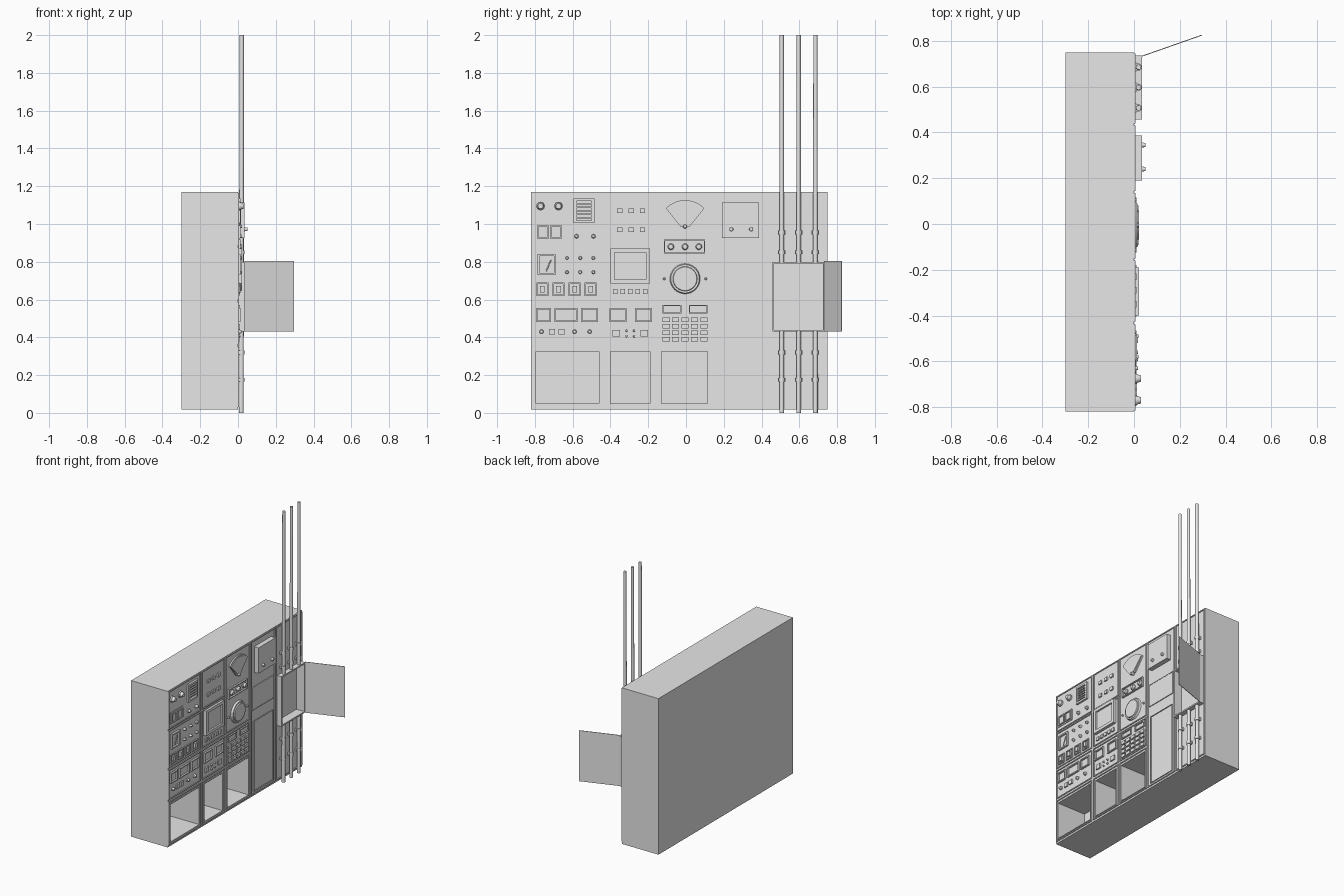
import bpy, bmesh, math
from mathutils import Matrix, Vector

if "Cube" in bpy.data.objects:
    bpy.data.objects.remove(bpy.data.objects["Cube"])

GREY = (0.8, 0.8, 0.8, 1.0)
mat = bpy.data.materials.new("plain grey")
mat.use_nodes = True
mat.diffuse_color = GREY
mat.node_tree.nodes["Principled BSDF"].inputs["Base Color"].default_value = GREY


def finish(name, bm):
    mesh = bpy.data.meshes.new(name)
    bmesh.ops.recalc_face_normals(bm, faces=bm.faces)
    bm.to_mesh(mesh)
    bm.free()
    obj = bpy.data.objects.new(name, mesh)
    bpy.context.collection.objects.link(obj)
    mesh.materials.append(mat)
    return obj


def add_box(bm, x, y, z):
    size = [b - a for a, b in (x, y, z)]
    mid = [(a + b) / 2 for a, b in (x, y, z)]
    bmesh.ops.create_cube(bm, size=1, matrix=Matrix.Translation(mid) @ Matrix.Diagonal((*size, 1)))


def box(name, x, y, z):
    bm = bmesh.new()
    add_box(bm, x, y, z)
    return finish(name, bm)


def frame(name, y, z, width, x):
    """Rectangular border made of four bars."""
    bm = bmesh.new()
    for a in ((y[0], y[0] + width), (y[1] - width, y[1])):
        add_box(bm, x, a, z)
    for a in ((z[0], z[0] + width), (z[1] - width, z[1])):
        add_box(bm, x, (y[0] + width, y[1] - width), a)
    return finish(name, bm)


def rod(name, start, end, r, r_end=None, sides=20):
    """Cylinder or cone between two points."""
    a, b = Vector(start), Vector(end)
    turn = (b - a).to_track_quat("Z", "Y").to_matrix().to_4x4()
    bm = bmesh.new()
    bmesh.ops.create_cone(bm, cap_ends=True, segments=sides, radius1=r, depth=(b - a).length,
                          radius2=r if r_end is None else r_end,
                          matrix=Matrix.Translation((a + b) / 2) @ turn)
    obj = finish(name, bm)
    for p in obj.data.polygons:
        p.use_smooth = len(p.vertices) == 4
    for e in obj.data.edges:
        e.use_edge_sharp = len({round(obj.data.vertices[v].co.dot((b - a).normalized()), 4)
                                for v in e.vertices}) == 1
    return obj


def knob(name, y, z, r, height):
    rod(name, (0, y, z), (height * 0.35, y, z), r)
    rod(name + "_cap", (height * 0.35, y, z), (height, y, z), r * 0.85, r * 0.6)


def prism(name, outline, x):
    """Extrude a (y, z) outline along x."""
    bm = bmesh.new()
    face = bm.faces.new([bm.verts.new((x[0], y, z)) for y, z in outline])
    new = bmesh.ops.extrude_face_region(bm, geom=[face])["geom"]
    bmesh.ops.translate(bm, vec=(x[1] - x[0], 0, 0),
                        verts=[v for v in new if isinstance(v, bmesh.types.BMVert)])
    return finish(name, bm)


# Cabinet with open bins and a recessed hatch
bins = [(-0.795, -0.46), (-0.40, -0.19), (-0.13, 0.115)]
hatch_y, hatch_z = (0.457, 0.735), (0.43, 0.80)
cabinet = box("cabinet", (-0.30, 0), (-0.82, 0.75), (0.017, 1.17))
bm = bmesh.new()
for span in bins:
    add_box(bm, (-0.23, 0.1), span, (0.05, 0.325))
add_box(bm, (-0.03, 0.1), (hatch_y[0] + 0.01, hatch_y[1] - 0.01), (hatch_z[0] + 0.01, hatch_z[1] - 0.01))
cutter = finish("opening_cutter", bm)
mod = cabinet.modifiers.new("openings", "BOOLEAN")
mod.operation, mod.solver, mod.object = "DIFFERENCE", "EXACT", cutter
bpy.context.view_layer.objects.active = cabinet
bpy.ops.object.modifier_apply(modifier=mod.name)
bpy.data.objects.remove(cutter)

# Raised trim round every panel
columns = [((-0.815, -0.44), (0.03, 0.35, 0.365, 0.585, 0.60, 0.875, 0.885, 1.165)),
           ((-0.425, -0.16), (0.03, 0.35, 0.365, 0.585, 0.60, 0.875, 0.885, 1.165)),
           ((-0.15, 0.135), (0.03, 0.35, 0.365, 0.585, 0.60, 1.165)),
           ((0.145, 0.43), (0.03, 1.165)),
           ((0.44, 0.745), (0.03, 1.165))]
for span, levels in columns:
    for low, high in zip(levels[::2], levels[1::2]):
        frame("panel_trim", span, (low, high), 0.007, (0, 0.006))
for span in bins:
    frame("bin_lip", (span[0] - 0.005, span[1] + 0.005), (0.045, 0.33), 0.005, (0, 0.005))

# Upper left panel: big knobs, speaker, twin gauges
for y in (-0.77, -0.675):
    knob("large_knob", y, 1.095, 0.023, 0.03)
frame("speaker_frame", (-0.595, -0.485), (1.005, 1.135), 0.014, (0, 0.014))
for i in range(5):
    z = 1.03 + i * 0.018
    box("speaker_slat", (0, 0.009), (-0.58, -0.50), (z, z + 0.008))
for y in (-0.58, -0.49):
    knob("small_knob", y, 0.935, 0.013, 0.02)
box("gauge_plate", (0, 0.005), (-0.795, -0.65), (0.915, 1.0))
for y in (-0.757, -0.688):
    frame("square_gauge", (y - 0.031, y + 0.031), (0.923, 0.992), 0.008, (0, 0.013))

# Second left panel: meter, knob grid and switch row
frame("meter_frame", (-0.785, -0.69), (0.73, 0.84), 0.01, (0, 0.013))
rod("meter_needle", (0.004, -0.74, 0.75), (0.004, -0.715, 0.81), 0.003, sides=6)
for y in (-0.63, -0.56, -0.49):
    for z in (0.745, 0.82):
        knob("grid_knob", y, z, 0.011, 0.018)
for i in range(4):
    y = -0.76 + i * 0.085
    frame("switch_frame", (y - 0.032, y + 0.032), (0.62, 0.69), 0.007, (0, 0.008))
    box("switch", (0, 0.014), (y - 0.012, y + 0.012), (0.638, 0.672))

# Third left panel: displays and control row
for y, half in ((-0.755, 0.04), (-0.635, 0.06), (-0.51, 0.045)):
    frame("display_frame", (y - half, y + half), (0.48, 0.555), 0.008, (0, 0.012))
for y in (-0.765, -0.59, -0.51):
    knob("row_knob", y, 0.43, 0.013, 0.018)
for y in (-0.71, -0.66):
    box("row_button", (0, 0.01), (y - 0.016, y + 0.016), (0.415, 0.445))

# Second column: studs, monitor and switch bank
for y in (-0.35, -0.29, -0.23):
    for z in (0.97, 1.07):
        box("stud", (0, 0.01), (y - 0.014, y + 0.014), (z - 0.012, z + 0.012))
frame("monitor_bezel", (-0.40, -0.19), (0.685, 0.87), 0.022, (0, 0.022))
box("monitor_glass", (0, 0.009), (-0.378, -0.212), (0.707, 0.848))
for i in range(5):
    y = -0.375 + i * 0.04
    box("monitor_button", (0, 0.01), (y - 0.012, y + 0.012), (0.63, 0.655))
for y in (-0.36, -0.225):
    frame("counter_frame", (y - 0.045, y + 0.045), (0.48, 0.555), 0.008, (0, 0.012))
for y in (-0.315, -0.275):
    for z in (0.405, 0.435):
        knob("pin_button", y, z, 0.007, 0.012)
for y in (-0.37, -0.22):
    box("toggle_plate", (0, 0.01), (y - 0.02, y + 0.02), (0.405, 0.44))

# Third column: fan gauge, three lamps, round dial, keypad
arc = [math.radians(-46 + i * 92 / 16) for i in range(17)]
def fan(grow):
    arc_line = [((0.138 + grow) * math.sin(a), 0.985 + (0.138 + grow) * math.cos(a)) for a in arc]
    return [(y - 0.005, z) for y, z in arc_line + [(0.022 + grow, 0.99 - grow), (-0.022 - grow, 0.99 - grow)]]
prism("fan_gauge_rim", fan(0.003), (0, 0.01))
prism("fan_gauge_face", fan(-0.006), (0, 0.015))
knob("fan_gauge_pivot", -0.005, 0.987, 0.013, 0.022)
frame("lamp_frame", (-0.117, 0.10), (0.845, 0.917), 0.006, (0, 0.012))
for y in (-0.08, -0.005, 0.068):
    knob("lamp", y, 0.88, 0.02, 0.02)
rod("dial_rim", (0, -0.005, 0.71), (0.014, -0.005, 0.71), 0.08, 0.075, 32)
rod("dial_face", (0.014, -0.005, 0.71), (0.021, -0.005, 0.71), 0.065, 0.062, 32)
for y in (-0.115, 0.105):
    knob("dial_screw", y, 0.71, 0.008, 0.012)
for y in (-0.075, 0.065):
    frame("keypad_display", (y - 0.05, y + 0.05), (0.525, 0.572), 0.007, (0, 0.01))
for i in range(5):
    for j in range(4):
        y, z = -0.105 + i * 0.05, 0.39 + j * 0.034
        box("key", (0, 0.011), (y - 0.019, y + 0.019), (z - 0.012, z + 0.012))

# Fourth column: control box, blank plate, tall door
box("control_box", (0, 0.035), (0.19, 0.387), (0.925, 1.115))
for y in (0.24, 0.345):
    knob("control_knob", y, 0.972, 0.015, 0.05)
frame("plate_trim", (0.163, 0.413), (0.652, 0.822), 0.005, (0, 0.006))
box("blank_plate", (0, 0.004), (0.168, 0.408), (0.657, 0.817))
frame("tall_door_trim", (0.178, 0.405), (0.05, 0.57), 0.004, (0, 0.006))

# Hatch box with its open door
frame("hatch_box", hatch_y, hatch_z, 0.01, (-0.002, 0.035))
door = box("hatch_door", (0, 0.277), (-0.002, 0.002), (0.43, 0.805))
door.location = (0.035, 0.733, 0)
door.rotation_euler.z = math.atan2(0.092, 0.262)

# Pipes broken by the hatch box, with clamps
for y in (0.507, 0.597, 0.685):
    rod("lower_pipe", (0.017, y, 0), (0.018, y, 0.43), 0.0125, sides=16)
    rod("upper_pipe", (0.018, y, 0.80), (0.02, y, 2), 0.0125, 0.011, 16)
    for z in (0.175, 0.32, 0.85, 0.955):
        rod("pipe_clamp", (0.018, y, z - 0.01), (0.018, y, z + 0.01), 0.016, sides=16)
        box("clamp_foot", (0, 0.012), (y - 0.02, y + 0.02), (z - 0.01, z + 0.01))
